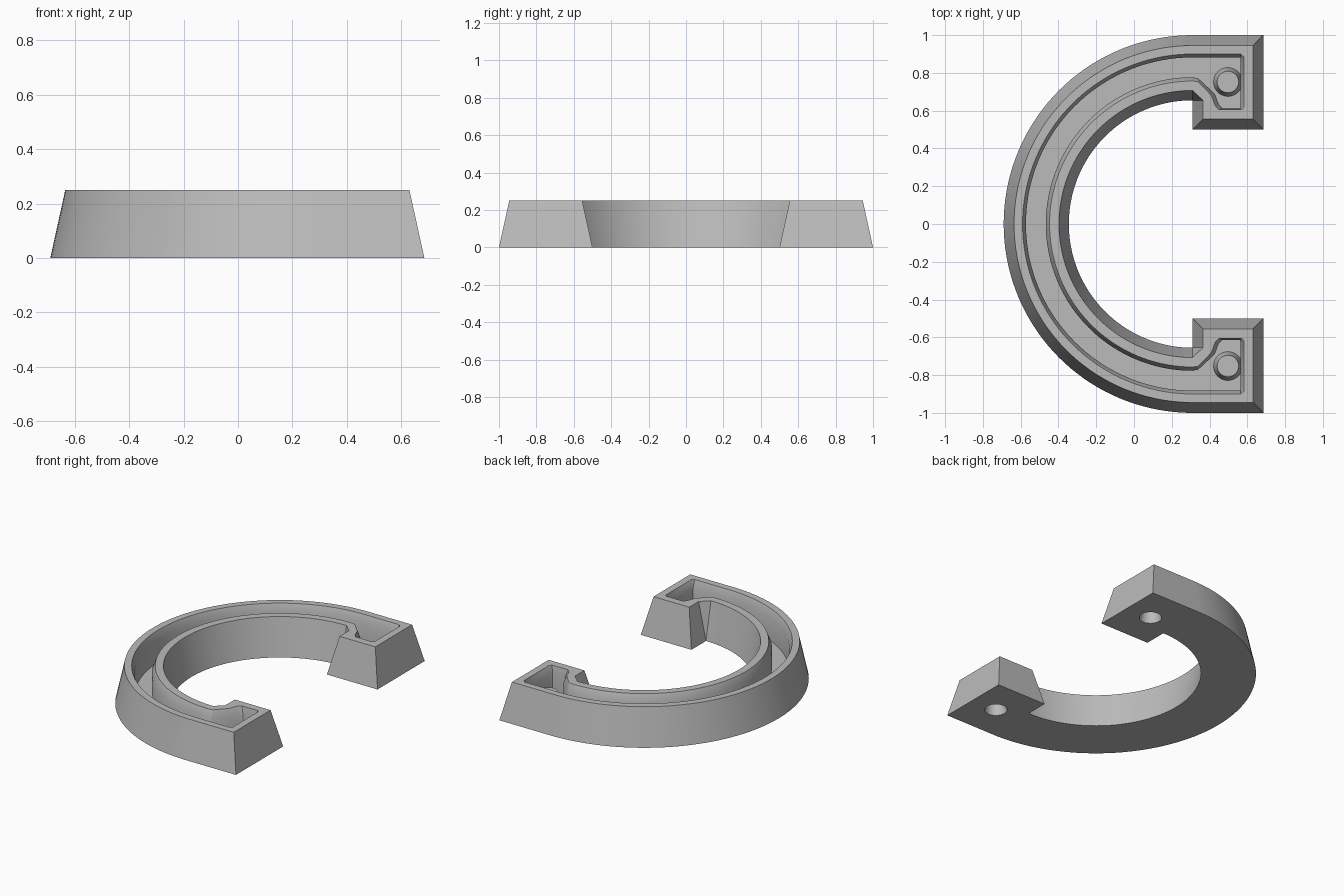
import bpy, bmesh
from math import cos, sin, pi

cube = bpy.data.objects.get("Cube")
if cube:
    bpy.data.objects.remove(cube)

CX = 0.31          # centre of the arc
TOP = 0.25
FLOOR = 0.05
STEPS = 72

grey = bpy.data.materials.new("plain grey")
grey.use_nodes = True
color = (0.5, 0.5, 0.5, 1)
grey.diffuse_color = color
grey.node_tree.nodes["Principled BSDF"].inputs["Base Color"].default_value = color


def arc(radius, start, end):
    angles = [start + (end - start) * i / STEPS for i in range(STEPS + 1)]
    return [(CX + radius * cos(a), radius * sin(a)) for a in angles]


def outline(outer, inner, foot):
    """Closed C shape; the foot runs from the outer arc to the inner one."""
    front = [(x, -y) for x, y in foot]
    return (arc(outer, pi / 2, 3 * pi / 2) + front
            + arc(inner, 3 * pi / 2, pi / 2) + foot[::-1])


def block(right, back, front, left, notch, end):
    return [(right, back)] * 2 + [(right, front)] * 2 + [(left, front)] * 2 + [notch, end]


def cavity(d):
    """Inside edge of the foot tray, drawn in by d."""
    return [(0.565, 0.9 - d), (0.582 - d, 0.885 - d), (0.582 - d, 0.62 + d / 2),
            (0.57 - d / 2, 0.605 + d / 2), (0.45 + d, 0.605 + d / 2),
            (0.43 + d, 0.625 + d / 2), (0.41 + d, 0.68 + d / 2), (0.34, 0.753 + d)]


# Tray body: outer wall, rim, lip, inner wall and floor
base = outline(1.0, 0.655, block(0.685, 1.0, 0.5, CX, (CX, 0.655), (CX, 0.655)))
rim = outline(0.945, 0.707, block(0.63, 0.945, 0.555, 0.365, (0.365, 0.655), (CX, 0.707)))
lip = outline(0.9, 0.757, cavity(0))
well = outline(0.882, 0.777, cavity(0.018))
levels = [(base, 0), (rim, TOP), (lip, TOP), (well, TOP - 0.05), (well, FLOOR)]

bm = bmesh.new()
rings = []
for points, z in levels:
    made = {}
    ring = []
    for x, y in points:
        key = (round(x, 5), round(y, 5))
        if key not in made:
            made[key] = bm.verts.new((x, y, z))
        ring.append(made[key])
    rings.append(ring)


def add_face(verts):
    unique = list(dict.fromkeys(verts))
    if len(unique) > 2:
        bm.faces.new(unique)


for low, high in zip(rings, rings[1:]):
    for i in range(len(low)):
        j = (i + 1) % len(low)
        add_face([low[i], low[j], high[j], high[i]])
add_face(rings[0][::-1])
add_face(rings[-1])
bmesh.ops.triangulate(bm, faces=[f for f in bm.faces if len(f.verts) > 4])
bmesh.ops.recalc_face_normals(bm, faces=bm.faces)
mesh = bpy.data.meshes.new("tray_body")
bm.to_mesh(mesh)
bm.free()
body = bpy.data.objects.new("tray_body", mesh)
bpy.context.collection.objects.link(body)
mesh.materials.append(grey)


def boolean_cone(name, y, r1, r2, z1, z2, operation):
    bpy.ops.mesh.primitive_cone_add(vertices=48, radius1=r1, radius2=r2, depth=z2 - z1,
                                    location=(0.497, y, (z1 + z2) / 2))
    tool = bpy.context.object
    tool.name = name
    tool.hide_render = True
    tool.data.materials.append(grey)
    bpy.context.view_layer.objects.active = body
    mod = body.modifiers.new(name, "BOOLEAN")
    mod.operation = operation
    mod.solver = "EXACT"
    mod.object = tool
    bpy.ops.object.modifier_apply(modifier=name)
    bpy.data.objects.remove(tool)


# Hollow boss in each foot, open underneath
for y in (0.752, -0.752):
    boolean_cone("foot_boss", y, 0.082, 0.057, 0.02, 0.15, "UNION")
    boolean_cone("foot_hole", y, 0.073, 0.05, -0.02, 0.13, "DIFFERENCE")

bpy.ops.object.select_all(action="DESELECT")
body.select_set(True)
bpy.context.view_layer.objects.active = body
bpy.ops.object.shade_smooth_by_angle(angle=0.5)
